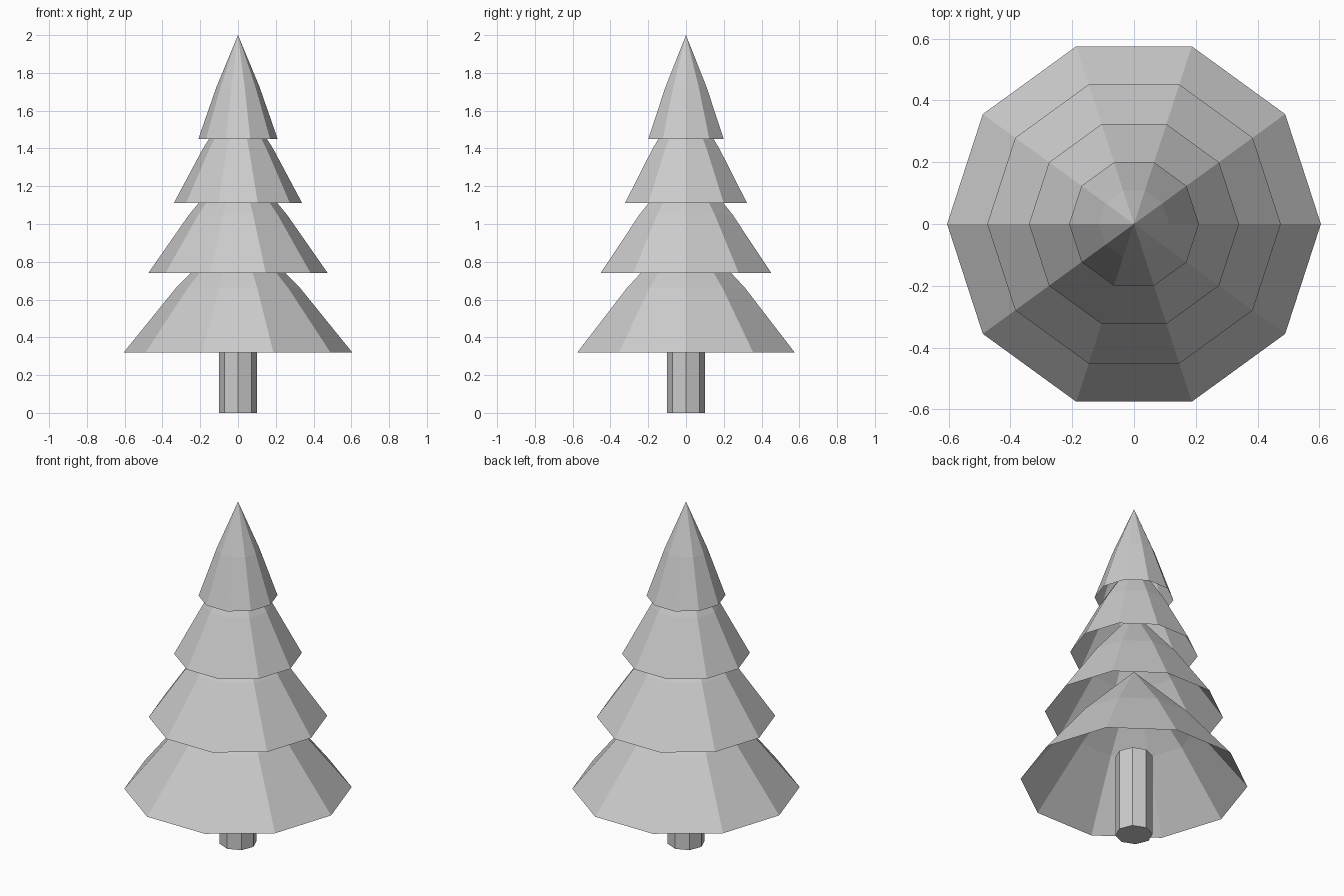
import bpy
import bmesh
import math

default = bpy.data.objects.get("Cube")
if default:
    bpy.data.objects.remove(default, do_unlink=True)

# One plain grey for the whole tree
grey = bpy.data.materials.new("light_grey")
grey.use_nodes = True
grey.diffuse_color = (0.6, 0.6, 0.6, 1)
grey.node_tree.nodes["Principled BSDF"].inputs["Base Color"].default_value = (0.6, 0.6, 0.6, 1)


def finish(name, bm):
    mesh = bpy.data.meshes.new(name)
    bm.to_mesh(mesh)
    bm.free()
    mesh.materials.append(grey)
    obj = bpy.data.objects.new(name, mesh)
    bpy.context.collection.objects.link(obj)
    return obj


def ring(bm, radius, z, sides):
    step = 2 * math.pi / sides
    return [bm.verts.new((radius * math.cos(i * step), radius * math.sin(i * step), z))
            for i in range(sides)]


def foliage_tier(name, radius, base, height, sides=10):
    """Open-bottomed, slightly bulging faceted cone."""
    bm = bmesh.new()
    rim = ring(bm, radius, base, sides)
    bend = ring(bm, radius * 0.545, base + height * 0.5, sides)
    tip = bm.verts.new((0, 0, base + height))
    for i in range(sides):
        j = (i + 1) % sides
        bm.faces.new((rim[i], rim[j], bend[j], bend[i]))
        bm.faces.new((bend[i], bend[j], tip))
    return finish(name, bm)


def post(name, radius, bottom, top, sides=8):
    """Closed upright prism."""
    bm = bmesh.new()
    low = ring(bm, radius, bottom, sides)
    high = ring(bm, radius, top, sides)
    for i in range(sides):
        j = (i + 1) % sides
        bm.faces.new((low[i], low[j], high[j], high[i]))
    bm.faces.new(low[::-1])
    bm.faces.new(high)
    return finish(name, bm)


# Trunk, and a small stub hidden under the lowest branches
post("trunk", 0.1, 0, 0.48)
stub = post("inner_stub", 0.03, 0.59, 0.72)
stub.location = (0.16, 0.1, 0)

# Foliage, from the ground up
foliage_tier("foliage_bottom", 0.605, 0.32, 0.68)
foliage_tier("foliage_lower", 0.475, 0.74, 0.62)
foliage_tier("foliage_upper", 0.34, 1.11, 0.58)
foliage_tier("foliage_top", 0.21, 1.45, 0.55)
